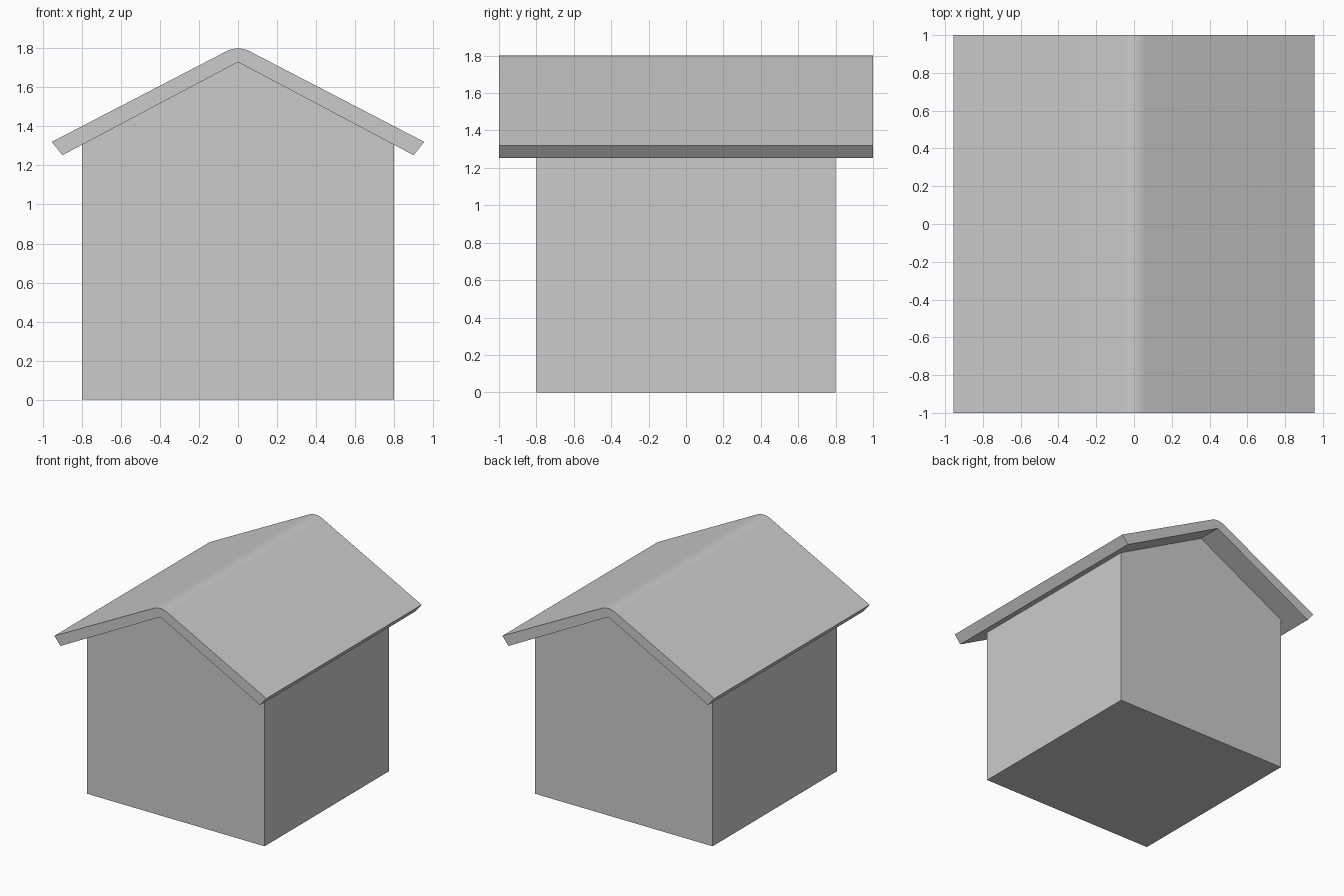
import bpy, bmesh, math

if "Cube" in bpy.data.objects:
    bpy.data.objects.remove(bpy.data.objects["Cube"])

APEX, SLOPE = 1.73, 0.53      # underside ridge height and roof pitch


def extrude_profile(name, profile, half_depth):
    """Closed prism from an x/z profile, centred along y."""
    bm = bmesh.new()
    face = bm.faces.new([bm.verts.new((x, -half_depth, z)) for x, z in profile])
    res = bmesh.ops.extrude_face_region(bm, geom=[face])
    verts = [v for v in res["geom"] if isinstance(v, bmesh.types.BMVert)]
    bmesh.ops.translate(bm, verts=verts, vec=(0, 2 * half_depth, 0))
    bmesh.ops.recalc_face_normals(bm, faces=bm.faces[:])
    mesh = bpy.data.meshes.new(name)
    bm.to_mesh(mesh)
    bm.free()
    obj = bpy.data.objects.new(name, mesh)
    bpy.context.collection.objects.link(obj)
    return obj


# House body with gabled top
eave = APEX - 0.8 * SLOPE
extrude_profile("house_body",
                [(-0.8, 0), (0.8, 0), (0.8, eave), (0, APEX), (-0.8, eave)], 0.8)

# Overhanging roof slab with a rounded ridge
radius, top, half_angle = 0.13, 1.80, math.radians(27.5)
ridge = []
for i in range(9):
    a = half_angle * (1 - i / 4)
    ridge.append((radius * math.sin(a), top - radius * (1 - math.cos(a))))
roof = extrude_profile("roof",
                       [(0, APEX), (0.9, 1.253), (0.955, 1.321)] + ridge
                       + [(-0.955, 1.321), (-0.9, 1.253)], 1.0)
bpy.context.view_layer.objects.active = roof
roof.select_set(True)
bpy.ops.object.shade_smooth_by_angle(angle=math.radians(30))
